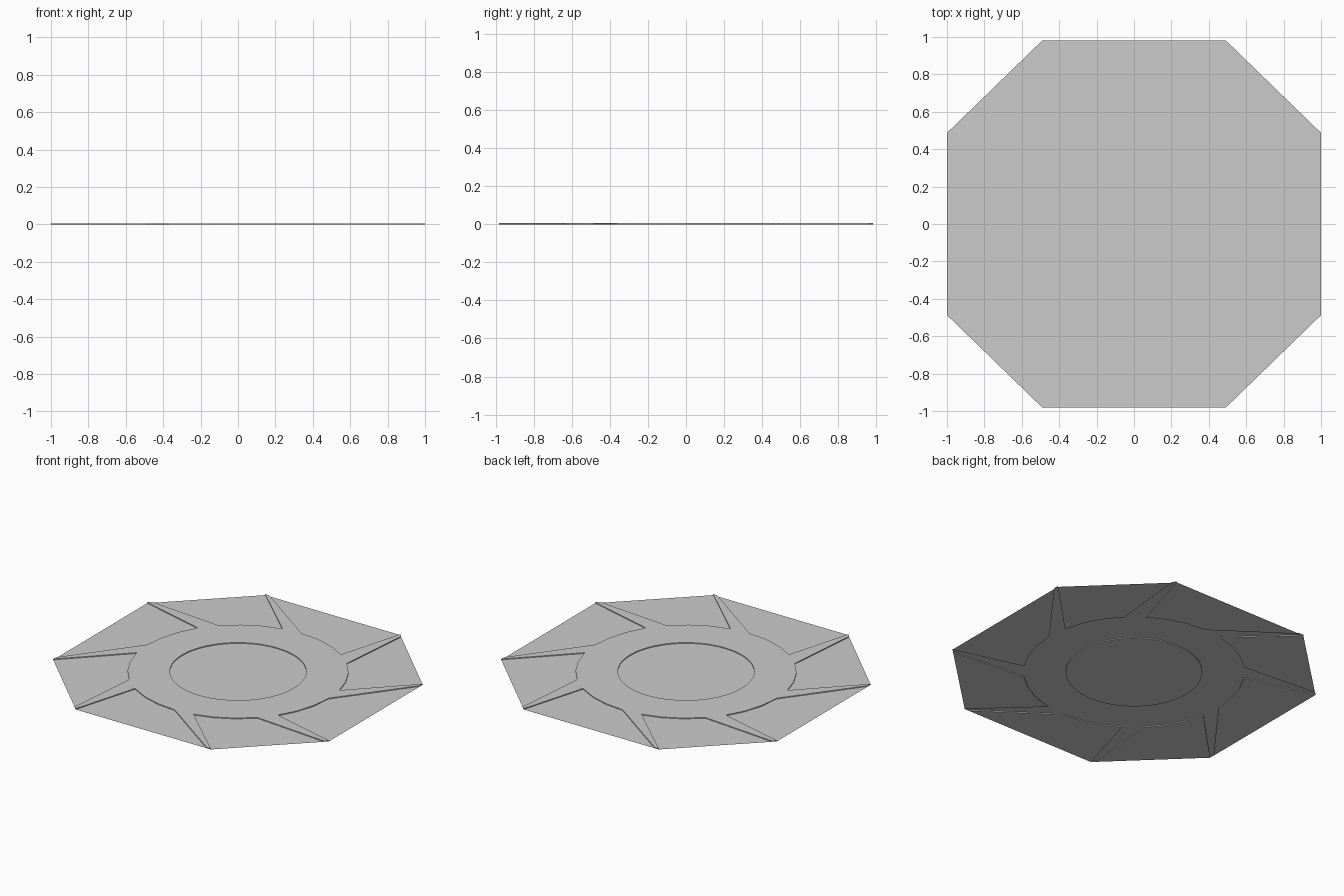
import bpy, bmesh, math
from mathutils import Vector

if "Cube" in bpy.data.objects:
    bpy.data.objects.remove(bpy.data.objects["Cube"])

H = 0.006          # emboss height of the star above the panels
R_DISC, R_RING = 0.406, 0.657
SEG = 64           # inner circle segments
CORNERS = [(1, .487), (.49, .982), (-.49, .982), (-1, .487),
           (-1, -.487), (-.49, -.982), (.49, -.982), (1, -.487)]
CORNERS = [Vector((x, y, 0)) for x, y in CORNERS]


def polar(r, deg, z=0.0):
    a = math.radians(deg)
    return Vector((r * math.cos(a), r * math.sin(a), z))


def build(name, faces):
    """Object from a list of polygons given as point lists, welded together."""
    bm = bmesh.new()
    for pts in faces:
        bm.faces.new([bm.verts.new(p) for p in pts])
    bmesh.ops.remove_doubles(bm, verts=bm.verts, dist=1e-5)
    mesh = bpy.data.meshes.new(name)
    bm.to_mesh(mesh)
    bm.free()
    obj = bpy.data.objects.new(name, mesh)
    bpy.context.collection.objects.link(obj)
    return obj


def up(p):
    return Vector((p.x, p.y, H))


def wall(a, b):
    return [a, b, up(b), up(a)]


def tip(k):
    """Blunt spike tip: a point just before corner k, and the corner."""
    c, prev = CORNERS[k % 8], CORNERS[(k - 1) % 8]
    return c + (prev - c).normalized() * 0.03, c


# Recessed centre disc
circle = [polar(R_DISC, 360 * i / SEG) for i in range(SEG)]
build("centre_disc", [circle])

panels, star = [], []
for k in range(8):
    a0 = 45 * k
    # Ring arc between this spike and the next one
    arc = [polar(R_RING, a0 + 11.25 * i) for i in range(1, 5)]
    base = polar(R_RING, a0)
    t0, t1 = tip(k)
    n0, _ = tip(k + 1)
    # Outer panel
    panels.append([t1, n0] + arc[::-1])
    # Swept spike and its walls
    star.append([up(p) for p in (base, t0, t1, arc[0])])
    star += [wall(base, t0), wall(t0, t1), wall(t1, arc[0])]
    star += [wall(p, q) for p, q in zip(arc, arc[1:])]
    # Ring sector, inner edge shares the disc rim
    rim = [circle[(8 * k + i) % SEG] for i in range(9)]
    outer = [base] + arc
    for i in range(4):
        star.append([up(p) for p in (rim[2 * i], outer[i], outer[i + 1],
                                     rim[2 * i + 2], rim[2 * i + 1])])
    star += [wall(q, p) for p, q in zip(rim, rim[1:])]

build("outer_panels", panels)
build("spiked_ring", star)
